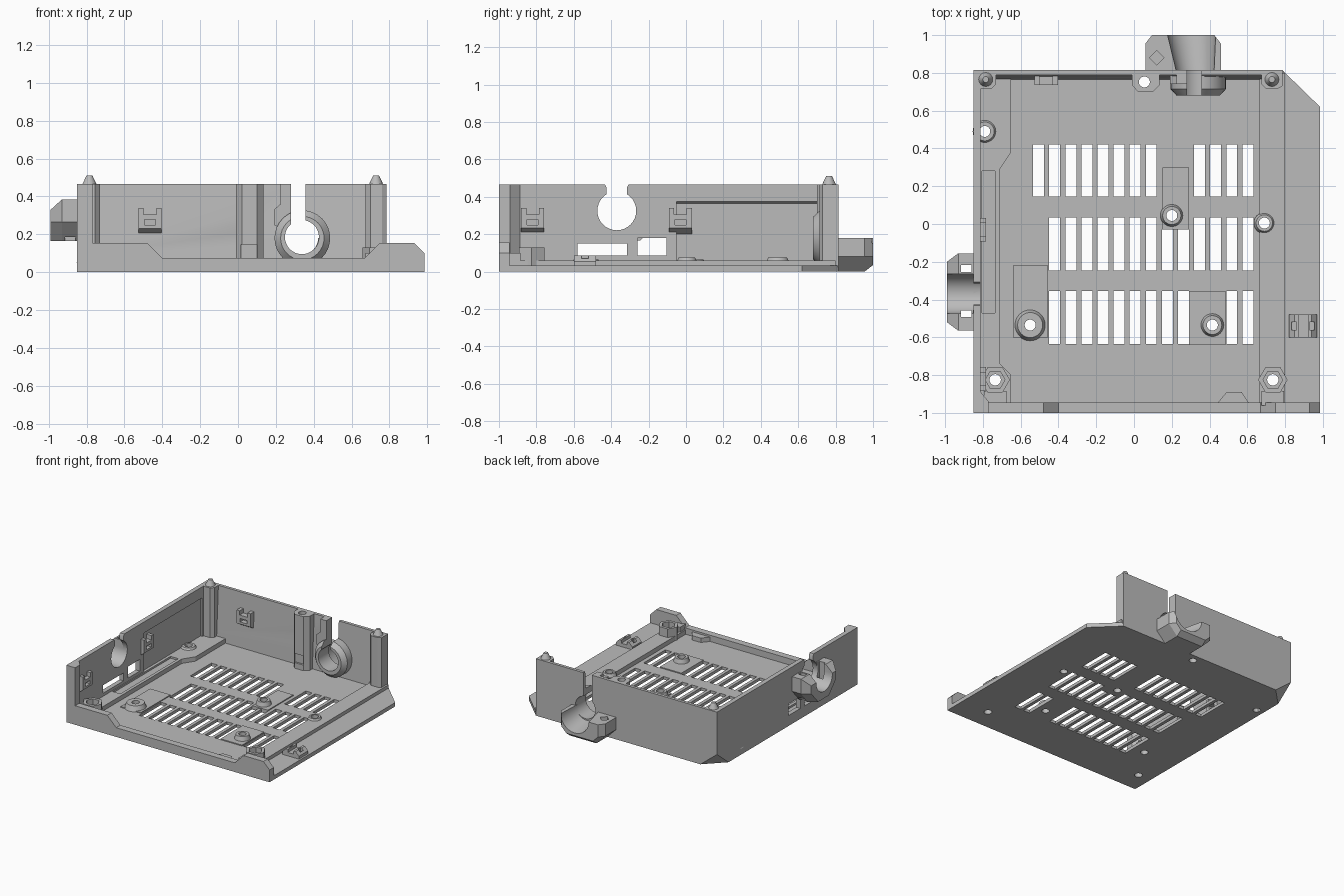
import bpy, bmesh, math
from mathutils import Vector

if "Cube" in bpy.data.objects:
    bpy.data.objects.remove(bpy.data.objects["Cube"], do_unlink=True)

grey = bpy.data.materials.new("plain grey")
grey.use_nodes = True
grey.diffuse_color = (0.5, 0.5, 0.5, 1)
grey.node_tree.nodes["Principled BSDF"].inputs["Base Color"].default_value = (0.5, 0.5, 0.5, 1)
parts = []


def add_prism(bm, axis, pts, lo, hi, pts_hi=None):
    """Loft a profile between two positions on an axis."""
    def place(p, d):
        return {"x": (d, p[0], p[1]), "y": (p[0], d, p[1]), "z": (p[0], p[1], d)}[axis]
    a = [bm.verts.new(place(p, lo)) for p in pts]
    b = [bm.verts.new(place(p, hi)) for p in (pts_hi or pts)]
    n = len(a)
    bm.faces.new(a[::-1])
    bm.faces.new(b)
    for i in range(n):
        j = (i + 1) % n
        bm.faces.new((a[i], a[j], b[j], b[i]))


def build(name, *prisms, keep=True):
    bm = bmesh.new()
    for p in prisms:
        add_prism(bm, *p)
    bmesh.ops.recalc_face_normals(bm, faces=bm.faces)
    me = bpy.data.meshes.new(name)
    bm.to_mesh(me)
    bm.free()
    me.materials.append(grey)
    ob = bpy.data.objects.new(name, me)
    bpy.context.scene.collection.objects.link(ob)
    if keep:
        parts.append(ob)
    return ob


def cut(targets, *prisms):
    """Subtract the prisms from every target, then drop the cutter."""
    tool = build("cutter", *prisms, keep=False)
    tool.hide_render = True
    for ob in targets:
        mod = ob.modifiers.new("cut", "BOOLEAN")
        mod.operation, mod.solver, mod.object = "DIFFERENCE", "EXACT", tool
        bpy.context.view_layer.update()
        dg = bpy.context.evaluated_depsgraph_get()
        me = bpy.data.meshes.new_from_object(ob.evaluated_get(dg))
        ob.modifiers.remove(mod)
        ob.data = me
    bpy.data.objects.remove(tool, do_unlink=True)


def ring(cx, cy, r, n=32, turn=0.0):
    return [(cx + r * math.cos(turn + math.tau * i / n),
             cy + r * math.sin(turn + math.tau * i / n)) for i in range(n)]


def rect(x0, x1, y0, y1):
    return [(x0, y0), (x1, y0), (x1, y1), (x0, y1)]


FLOOR, LEDGE, TOP = 0.024, 0.06, 0.465

# Floor plate, side flange and raised ledges
floor = build("floor", ("z", [(-0.85, -1), (0.8, -1), (0.8, 0.8), (0.785, 0.815), (-0.85, 0.815)], 0, FLOOR))
flange = build("side_flange", ("z", [(0.79, -1), (0.985, -1), (0.985, 0.62), (0.79, 0.81)], 0, 0.032))
right_ledge = build("right_ledge", ("z", rect(0.665, 0.8, -0.95, 0.8), 0.01, LEDGE))
left_ledge = build("left_ledge", ("z", [(-0.84, -0.95), (-0.65, -0.95), (-0.65, -0.8), (-0.71, -0.74),
                   (-0.71, 0.29), (-0.65, 0.38), (-0.65, 0.78), (-0.84, 0.78)], 0.01, LEDGE))
cut([left_ledge], ("z", rect(-0.805, -0.735, -0.47, 0.28), 0.045, 0.1))

# Ventilation slots in three rows
rows = [(0.145, 0.42, [*range(8), 10, 11, 12, 13]),
        (-0.245, 0.035, range(1, 14)),
        (-0.635, -0.355, [*range(1, 10), 12, 13])]
slots = []
for y0, y1, columns in rows:
    for k in columns:
        x = -0.505 + 0.0852 * k
        top = -0.03 if y1 == 0.035 and k in (8, 9) else y1
        slots.append(("z", rect(x - 0.029, x + 0.029, y0, top), -0.1, 0.2))
cut([floor], *slots)

# Pads under the standoffs
pads = [build("standoff_pad", ("z", rect(*r), 0.01, FLOOR + 0.008)) for r in
        [(0.15, 0.29, -0.03, 0.3), (0.29, 0.485, -0.64, -0.355), (-0.64, -0.455, -0.6, -0.22)]]

# Back wall with a tapering inner face, and left wall
back = build("back_wall", ("x", [(0.815, 0), (0.815, TOP), (0.79, TOP), (0.765, 0.01)], -0.85, 0.785))
left = build("left_wall", ("x", rect(-1, 0.815, 0, TOP), -0.85, -0.813))
cut([left], ("y", [(-0.79, 0.055), (-0.828, 0.055), (-0.828, 0.365), (-0.79, 0.39)], -0.05, 0.7))
cut([left], ("x", rect(-0.58, -0.315, 0.085, 0.15), -1, -0.7),
    ("x", rect(-0.26, -0.105, 0.085, 0.18), -1, -0.7))

# Stepped front wall and front corner post
build("front_wall", ("y", [(-0.84, 0), (0.985, 0), (0.985, 0.1), (0.93, 0.155), (0.75, 0.155), (0.67, 0.075),
      (-0.4, 0.075), (-0.48, 0.155), (-0.84, 0.155)], -1, -0.945))
build("front_corner_post", ("z", [(-0.85, -1), (-0.77, -1), (-0.77, -0.94), (-0.815, -0.885), (-0.85, -0.885)], 0, TOP))
build("front_floor_tab", ("z", [(0.44, -0.95), (0.61, -0.95), (0.57, -0.89), (0.49, -0.89)], 0.01, 0.06))

# Rear corner posts with pointed locating pins
posts = []
for name, x, s in (("rear_left_edge_post", -0.785, 1), ("rear_right_edge_post", 0.73, -1)):
    outline = [(x - s * 0.055, 0.81), (x - s * 0.055, 0.73), (x - s * 0.03, 0.715),
               (x + s * 0.03, 0.715), (x + s * 0.055, 0.74), (x + s * 0.055, 0.81)]
    posts.append(build(name, ("z", outline, 0.01, TOP)))
    build("locating_pin", ("z", ring(x, 0.765, 0.042, 16), TOP - 0.01, 0.51, ring(x, 0.765, 0.016, 16)))

# Rear screw column
column = build("rear_screw_column", ("z", [(-0.01, 0.8), (-0.01, 0.735), (0.02, 0.7), (0.1, 0.7),
               (0.135, 0.735), (0.135, 0.8)], 0.01, TOP))
cut([column, floor, back], ("z", ring(0.055, 0.752, 0.029), -0.1, 0.6))
cut([column], ("z", rect(0.015, 0.1, 0.6, 0.715), 0.07, 0.145))

# Round standoffs with screw holes
for x, y, r, base in ((-0.79, 0.49, 0.064, 0.05), (0.2, 0.045, 0.062, 0.02), (0.69, 0.005, 0.056, 0.05),
                      (0.415, -0.535, 0.064, 0.02), (-0.55, -0.535, 0.085, 0.02)):
    top = 0.075 if base == 0.05 else 0.066
    post = build("standoff", ("z", ring(x, y, r), base, top, ring(x, y, r * 0.78)))
    cut([post, floor, *pads, left_ledge, right_ledge], ("z", ring(x, y, 0.029), -0.1, 0.2))

# Hexagonal nut bosses at the front corners
for x in (-0.735, 0.735):
    boss = build("nut_boss", ("z", ring(x, -0.825, 0.078, 6), 0.01, 0.13))
    cut([boss], ("z", ring(x, -0.825, 0.052, 6), 0.07, 0.2))
    cut([boss, floor, left_ledge, right_ledge], ("z", ring(x, -0.825, 0.03), -0.1, 0.2))
    build("boss_web", ("z", rect(x - 0.06, x + 0.06, -0.96, -0.885), 0.01, 0.1))


# Snap clips on the walls
def clip(axis, c, base, tip):
    def outline(low):
        return [(c - 0.062, low), (c + 0.062, low), (c + 0.062, 0.34), (c + 0.034, 0.34),
                (c + 0.034, 0.305), (c - 0.034, 0.305), (c - 0.034, 0.34), (c - 0.062, 0.34)]
    ob = build("snap_clip", (axis, outline(0.195), base, tip, outline(0.232)))
    lo, hi = sorted((base, tip))
    cut([ob], (axis, rect(c - 0.03, c + 0.03, 0.25, 0.278), lo + 0.02 * (axis == "x"), hi + 0.02 * (axis == "x") - 0.02 * (axis == "y")))


clip("y", -0.465, 0.795, 0.735)
clip("x", -0.82, -0.835, -0.783)
clip("x", -0.03, -0.835, -0.783)

# Latch on the side flange
latch = build("flange_latch", ("y", [(0.82, 0.02), (0.97, 0.02), (0.97, 0.055), (0.94, 0.085),
              (0.85, 0.085), (0.82, 0.055)], -0.6, -0.48))
cut([latch], ("z", rect(0.87, 0.92, -0.65, -0.43), 0.06, 0.2))
cut([latch], ("z", rect(0.835, 0.86, -0.56, -0.52), 0.045, 0.2), ("z", rect(0.93, 0.955, -0.56, -0.52), 0.045, 0.2))

# Side cable cup outside the left wall
y, z = -0.36, 0.325


def side_cup(w, low, high):
    return [(y - w, low + 0.1), (y - w + 0.09, low), (y + w - 0.09, low), (y + w, low + 0.1),
            (y + w, high), (y - w, high)]


cups = [build("side_cable_cup", ("x", side_cup(0.205, 0.165, 0.385), -0.93, -0.84)),
        build("side_cable_cup_rim", ("x", side_cup(0.205, 0.165, 0.385), -0.93, -0.99, side_cup(0.16, 0.165, 0.33)))]
cut(cups + [left], ("x", ring(-0.37, z, 0.104), -1.1, -0.7))
cut(cups, ("x", rect(-0.474, -0.266, z, 0.6), -1.1, -0.852))
cut([left], ("x", [(-0.425, 0.4), (-0.315, 0.4), (-0.315, 0.45), (-0.3, 0.48), (-0.44, 0.48), (-0.425, 0.45)], -0.9, -0.75))
cut(cups, *[("z", rect(-0.915, -0.86, c - 0.018, c + 0.018), 0.1, 0.5) for c in (-0.475, -0.235)])

# Rear cable cup, inner collar and brace
def rear_cup(inset):
    return [(0.06 + inset, 0.18), (0.06 + inset, 0.08), (0.14, inset), (0.38, inset),
            (0.46 - inset, 0.08), (0.46 - inset, 0.18)]


rear = [build("rear_cable_cup", ("y", rear_cup(0), 0.8, 0.955)),
        build("rear_cable_cup_rim", ("y", rear_cup(0), 0.955, 1.0, rear_cup(0.035)))]
collar = [build("cable_collar", ("y", ring(0.34, 0.18, 0.147), 0.715, 0.8)),
          build("cable_collar_rim", ("y", ring(0.34, 0.18, 0.115), 0.68, 0.715, ring(0.34, 0.18, 0.147)))]
brace = build("cable_brace", ("y", [(0.19, 0.25), (0.285, 0.2), (0.285, TOP), (0.225, TOP), (0.225, 0.36), (0.19, 0.33)], 0.74, 0.8))
cut(rear, ("y", ring(0.335, 0.185, 0.085), 0.7, 1.05, ring(0.3, 0.185, 0.135)))
cut(rear, ("z", ring(0.12, 0.88, 0.038, 4), 0.1, 0.3))
cut(collar + [back, brace], ("y", ring(0.338, 0.185, 0.09), 0.6, 0.9))
cut(collar + [back, brace], ("y", rect(0.28, 0.357, 0.2, 0.6), 0.6, 0.9))

# Bevelled lower back corner
cut([floor, back, left, left_ledge, posts[0]],
    ("z", [(-0.9, 0.865), (-0.638, 0.865), (-0.9, 0.603)], -0.01, 0.12,
     [(-0.9, 0.865), (-0.8, 0.865), (-0.9, 0.765)]))

# Smooth round surfaces, crisp edges
bpy.ops.object.select_all(action="DESELECT")
for ob in parts:
    ob.select_set(True)
bpy.context.view_layer.objects.active = floor
bpy.ops.object.shade_smooth_by_angle(angle=math.radians(30))
